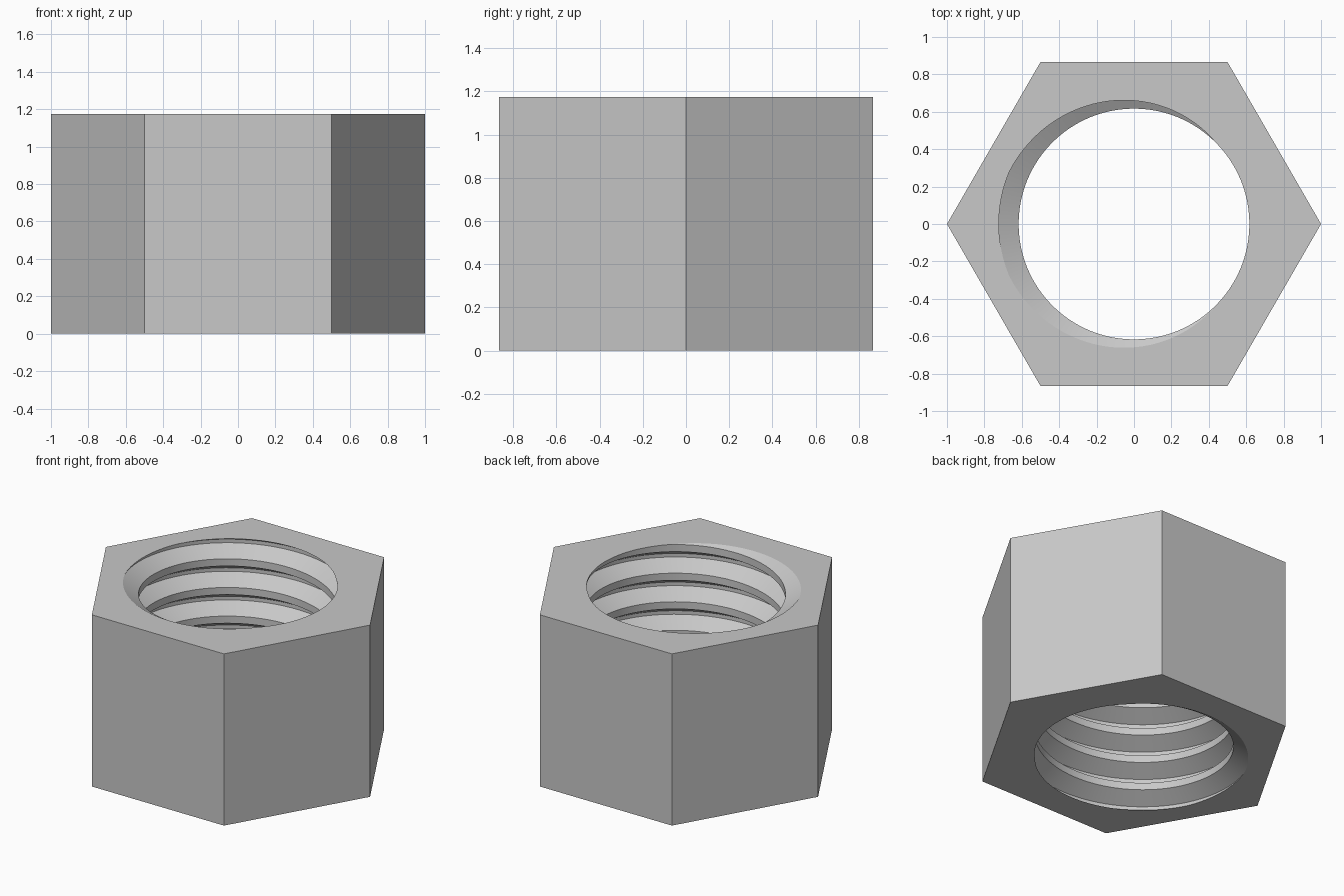
import bpy, bmesh, math
from mathutils import Vector

cube = bpy.data.objects.get("Cube")
if cube:
    bpy.data.objects.remove(cube, do_unlink=True)

HEIGHT = 1.175
TURNS = 6
PITCH = HEIGHT / TURNS
MINOR = 0.617                      # crest radius of the thread
MAJOR = MINOR + 0.541 * PITCH      # root radius of the thread
STEPS = 96                         # segments per turn

# Thread profile over one pitch: (radius, offset in pitches from the groove centre)
PROFILE = [(MAJOR, -1 / 16), (MAJOR, 1 / 16), (MINOR, 3 / 8), (MINOR, 5 / 8)]

steel = bpy.data.materials.new("steel_grey")
steel.use_nodes = True
colour = (0.58, 0.58, 0.58, 1)
steel.diffuse_color = colour
steel.node_tree.nodes["Principled BSDF"].inputs["Base Color"].default_value = colour

bm = bmesh.new()

# Right-hand helical thread, longer than the nut at both ends
columns = []
for j in range(-2 * STEPS, (TURNS + 2) * STEPS + 1):
    angle = math.tau * j / STEPS
    rise = j / STEPS - 0.5
    columns.append([bm.verts.new((r * math.cos(angle), r * math.sin(angle), PITCH * (rise + dz)))
                    for r, dz in PROFILE])


def thread_vert(j, k):
    """The profile's end joins the start of the next turn."""
    turn, point = divmod(k, len(PROFILE))
    return columns[j + turn * STEPS][point]


for j in range(len(columns) - STEPS - 1):
    for k in range(len(PROFILE)):
        bm.faces.new((thread_vert(j, k), thread_vert(j + 1, k),
                      thread_vert(j + 1, k + 1), thread_vert(j, k + 1)))

# Trim the thread flush with both end faces
for z, direction in ((0, -1), (HEIGHT, 1)):
    bmesh.ops.bisect_plane(bm, geom=bm.verts[:] + bm.edges[:] + bm.faces[:], dist=1e-5,
                           plane_co=(0, 0, z), plane_no=(0, 0, direction), clear_outer=True)
loose = [v for v in bm.verts if not v.link_faces]
bmesh.ops.delete(bm, geom=loose, context='VERTS')

# Hexagonal end faces with the thread opening left free
rings = []
for z in (0, HEIGHT):
    opening = [e for e in bm.edges if e.is_boundary
               and all(abs(v.co.z - z) < 1e-4 for v in e.verts)]
    ring = [bm.verts.new((math.cos(i * math.pi / 3), math.sin(i * math.pi / 3), z)) for i in range(6)]
    outline = [bm.edges.new((ring[i], ring[(i + 1) % 6])) for i in range(6)]
    bmesh.ops.triangle_fill(bm, edges=opening + outline, use_beauty=True, normal=Vector((0, 0, 1)))
    rings.append(ring)

# Six flat sides
bottom, top = rings
for i in range(6):
    n = (i + 1) % 6
    bm.faces.new((bottom[i], bottom[n], top[n], top[i]))
bmesh.ops.recalc_face_normals(bm, faces=bm.faces[:])

mesh = bpy.data.meshes.new("hex_nut")
bm.to_mesh(mesh)
bm.free()
mesh.materials.append(steel)
nut = bpy.data.objects.new("hex_nut", mesh)
bpy.context.scene.collection.objects.link(nut)

# Smooth thread, crisp edges
bpy.ops.object.select_all(action='DESELECT')
nut.select_set(True)
bpy.context.view_layer.objects.active = nut
bpy.ops.object.shade_smooth_by_angle(angle=math.radians(20))
